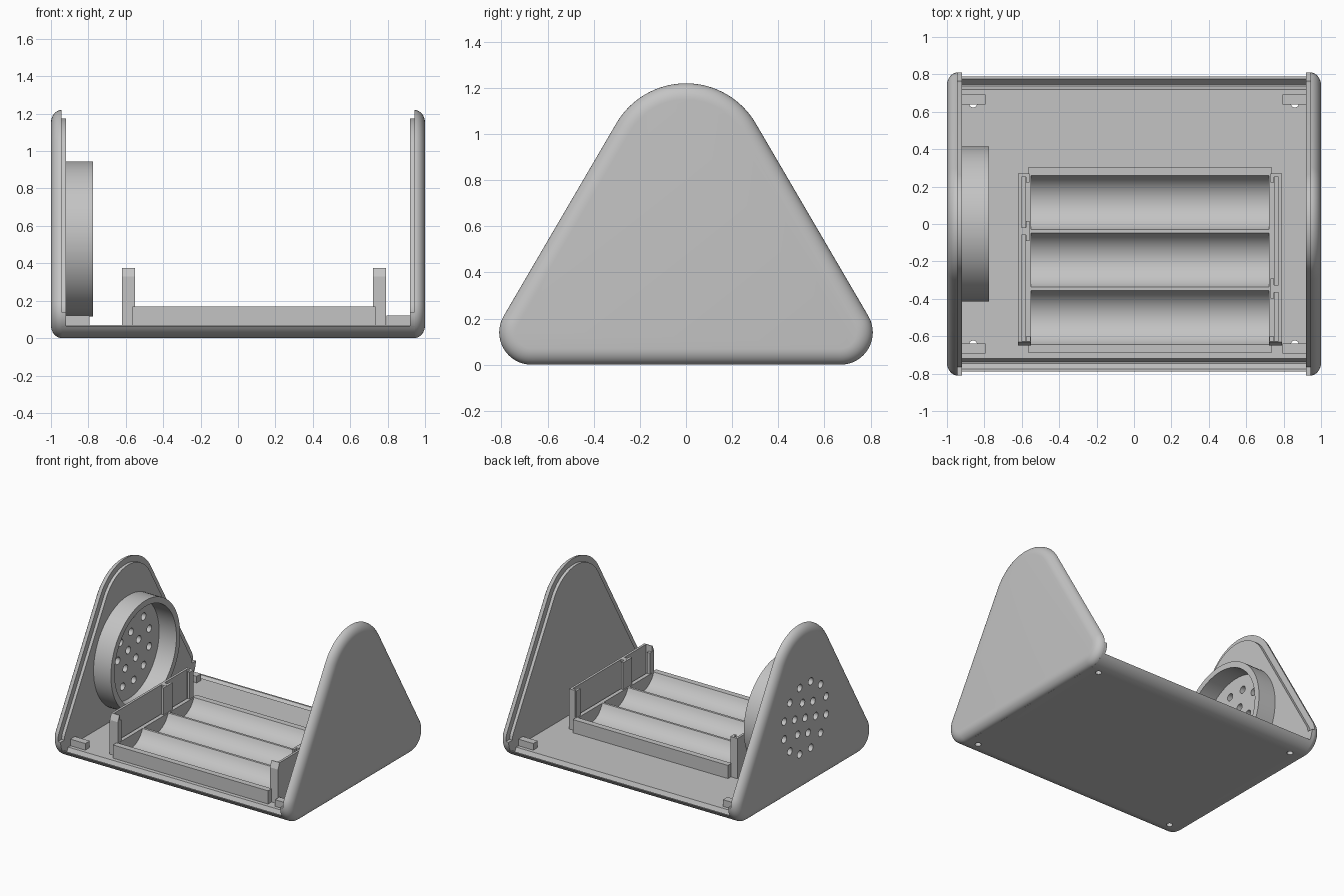
import bpy
import bmesh
from math import sin, cos, pi, radians, sqrt

old = bpy.data.objects.get("Cube")
if old:
    bpy.data.objects.remove(old, do_unlink=True)

grey = bpy.data.materials.new("plain grey")
grey.use_nodes = True
GREY = (0.55, 0.55, 0.55, 1)
grey.diffuse_color = GREY
grey.node_tree.nodes["Principled BSDF"].inputs["Base Color"].default_value = GREY


def loft(name, rings, ring_shaped=False):
    """Skin a row of equal point rings; cap the ends or join last to first."""
    bm = bmesh.new()
    loops = [[bm.verts.new(p) for p in ring] for ring in rings]
    pairs = list(zip(loops, loops[1:]))
    if ring_shaped:
        pairs.append((loops[-1], loops[0]))
    else:
        bm.faces.new(loops[0])
        bm.faces.new(loops[-1])
    n = len(loops[0])
    for a, b in pairs:
        for i in range(n):
            j = (i + 1) % n
            bm.faces.new((a[i], a[j], b[j], b[i]))
    bmesh.ops.recalc_face_normals(bm, faces=bm.faces)
    mesh = bpy.data.meshes.new(name)
    bm.to_mesh(mesh)
    bm.free()
    mesh.materials.append(grey)
    ob = bpy.data.objects.new(name, mesh)
    bpy.context.collection.objects.link(ob)
    return ob


def prism(name, profile, x0, x1):
    """Extrude a (y, z) profile along x."""
    return loft(name, [[(x, y, z) for y, z in profile] for x in (x0, x1)])


def box(name, x0, x1, y0, y1, z0, z1):
    return prism(name, [(y0, z0), (y1, z0), (y1, z1), (y0, z1)], x0, x1)


def arc(cy, cz, r, a0, a1, steps):
    return [(cy + r * cos(radians(a0 + (a1 - a0) * i / steps)),
             cz + r * sin(radians(a0 + (a1 - a0) * i / steps))) for i in range(steps + 1)]


def mirrored(half):
    return half + [(-y, z) for y, z in reversed(half)]


def circle(x, r, cy=0, cz=0.53, n=64):
    return [(x, cy + r * cos(2 * pi * i / n), cz + r * sin(2 * pi * i / n)) for i in range(n)]


def activate(ob):
    bpy.ops.object.select_all(action='DESELECT')
    ob.select_set(True)
    bpy.context.view_layer.objects.active = ob


def cut(target, cutters):
    for c in cutters:
        c.hide_render = True
        mod = target.modifiers.new("cut", 'BOOLEAN')
        mod.operation = 'DIFFERENCE'
        mod.solver = 'EXACT'
        mod.object = c
        activate(target)
        bpy.ops.object.modifier_apply(modifier=mod.name)
        bpy.data.objects.remove(c, do_unlink=True)


def smooth(ob):
    activate(ob)
    bpy.ops.object.shade_smooth_by_angle(angle=radians(30))


def triangle_outline(x, inset):
    """Rounded triangle in the yz plane, shrunk by an inset."""
    pts = (arc(0.67, 0.14, 0.14 - inset, -90, 30, 16)
           + arc(0, 0.87, 0.35 - inset, 30, 150, 32)
           + arc(-0.67, 0.14, 0.14 - inset, 150, 270, 16))
    return [(x, y, z) for y, z in pts]


# End plates: rounded outer edge, stepped lip on the inside
plates = {}
for side, s in (("left", 1), ("right", -1)):
    rings = []
    for i in range(9):
        a = i / 8 * pi / 2
        rings.append(triangle_outline(s * (1 - 0.057 * (1 - cos(a))), 0.07 * (1 - sin(a))))
    rings.append(triangle_outline(s * 0.943, 0.045))
    rings.append(triangle_outline(s * 0.92, 0.045))
    plates[side] = loft(side + "_end_plate", rings)
    smooth(prism(side + "_plate_foot", mirrored(arc(0.67, 0.14, 0.14, -90, 0, 12)),
                 s * 0.945, s * 0.92))

# Speaker grille: round holes in rings through the right plate
holes = []
for count, radius in ((1, 0), (6, 0.13), (12, 0.26)):
    for i in range(count):
        a = 2 * pi * i / count + pi / 12
        y, z = radius * cos(a), 0.53 + radius * sin(a)
        holes.append(loft("hole_cutter", [circle(x, 0.028, y, z, 16) for x in (-1.1, -0.85)]))
cut(plates["right"], holes)
for plate in plates.values():
    smooth(plate)

# Speaker holder ring
smooth(loft("speaker_ring", [circle(-0.93, 0.415), circle(-0.775, 0.415),
                             circle(-0.775, 0.37), circle(-0.93, 0.37)], True))

# Floor with rounded long edges and a groove just inside each rim
half = arc(0.67, 0.14, 0.14, -90, -32.4, 10) + [
    (0.775, 0.065), (0.745, 0.03), (0.738, 0.03), (0.72, 0.07)]
base = prism("floor", mirrored(half), -0.945, 0.945)
screw_holes = []
for sx in (1, -1):
    for sy in (1, -1):
        ring = circle(0, 0.022, 0, 0, 16)
        screw_holes.append(loft("screw_cutter", [
            [(sx * 0.86 + u, sy * 0.645 + v, z) for _, u, v in ring] for z in (-0.1, 0.1)]))
cut(base, screw_holes)
smooth(base)

# Corner blocks over the screw holes
for sx, side in ((1, "left"), (-1, "right")):
    for sy, end in ((1, "back"), (-1, "front")):
        box(f"{end}_{side}_corner_block", sx * 0.795, sx * 0.925,
            sy * 0.64, sy * 0.693, 0.065, 0.12)

# Battery tray: three round troughs between a front and a back wall
TOP, R, CZ = 0.17, 0.155, 0.225
tilt = 180 / pi * 0.362
tray = [(-0.69, 0.06), (-0.69, TOP)]
for cy in (-0.5, -0.192, 0.115):
    tray += arc(cy, CZ, R, 180 + tilt, 360 - tilt, 16)
tray += [(0.305, TOP), (0.305, 0.06)]
smooth(prism("battery_tray", tray, -0.565, 0.735))

# Contact walls at both tray ends, with posts and retaining tabs
for side, outer, s, gap in (("right", -0.62, 1, -0.038), ("left", 0.79, -1, -0.345)):
    def across(name, d0, d1, y0, y1, top=0.375):
        box(f"{side}_contact_{name}", outer + s * d0, outer + s * d1, y0, y1, 0.06, top)

    chamfered = [(-0.65, 0.06), (0.27, 0.06), (0.27, 0.375), (-0.628, 0.375), (-0.65, 0.33)]
    prism(side + "_contact_wall", chamfered, outer, outer + s * 0.018)
    front_post = [(-0.65, 0.06), (-0.625, 0.06), (-0.625, 0.375), (-0.63, 0.375), (-0.65, 0.33)]
    prism(side + "_contact_front_post", front_post, outer, outer + s * 0.068)
    across("middle_post", 0, 0.05, gap - 0.02, gap + 0.02)
    across("back_post", 0, 0.05, 0.252, 0.27)
    across("sill", 0.038, 0.068, -0.65, 0.27, TOP)
    for i, (y0, y1) in enumerate(((-0.65, -0.6), (gap - 0.055, gap + 0.055), (0.22, 0.27))):
        across(f"tab_{i + 1}", 0.042, 0.066 if i == 0 else 0.06, y0 + 0.001, y1 - 0.001,
               0.33 if i == 0 else 0.374)
